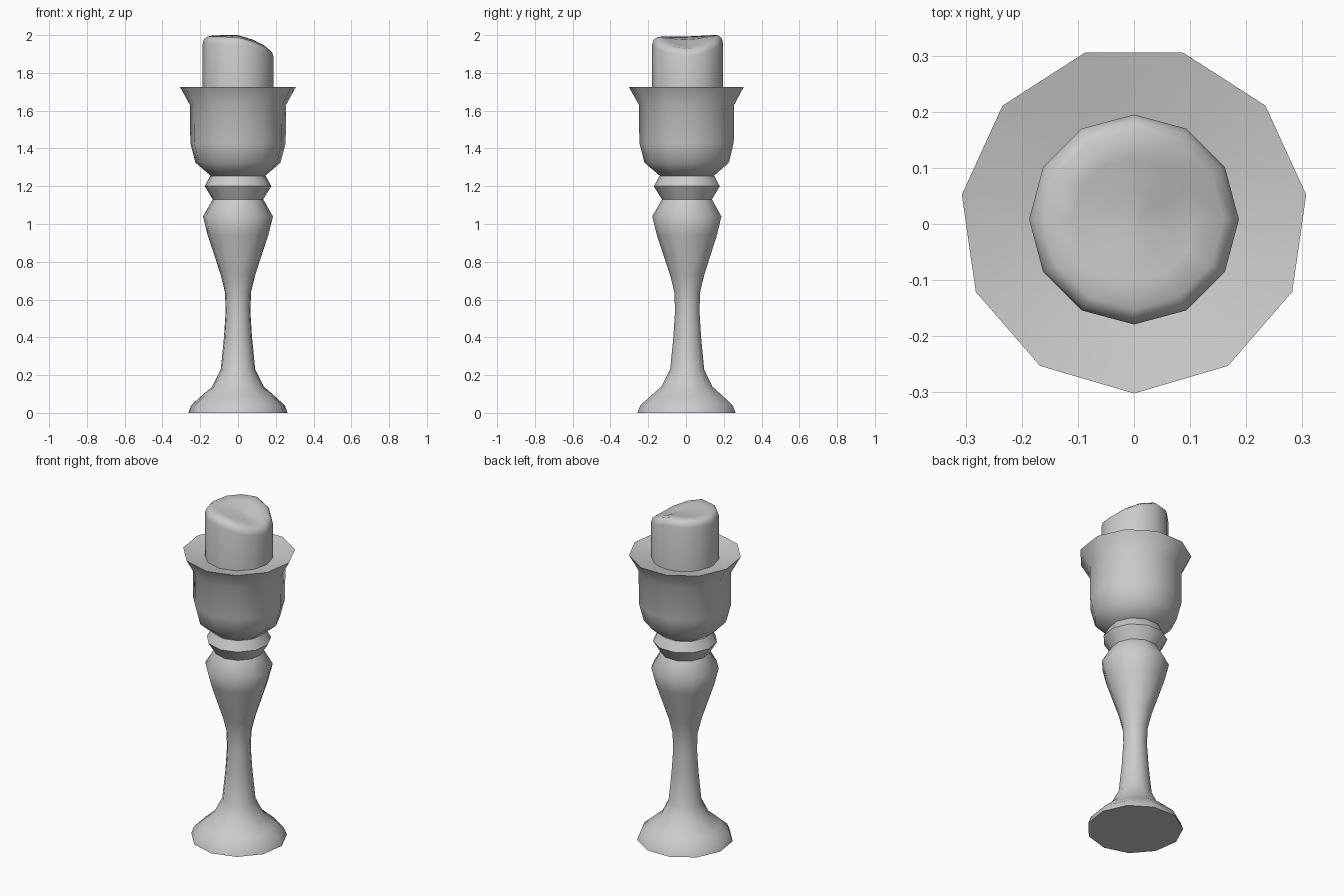
import bpy, bmesh, math

if "Cube" in bpy.data.objects:
    bpy.data.objects.remove(bpy.data.objects["Cube"])

CY = 0.008  # the 11-sided and 12-sided rings share this centre


def finish(name, bm, angle):
    bmesh.ops.recalc_face_normals(bm, faces=bm.faces)
    me = bpy.data.meshes.new(name)
    bm.to_mesh(me)
    bm.free()
    ob = bpy.data.objects.new(name, me)
    bpy.context.collection.objects.link(ob)
    bpy.ops.object.select_all(action='DESELECT')
    ob.select_set(True)
    bpy.context.view_layer.objects.active = ob
    bpy.ops.object.shade_smooth_by_angle(angle=math.radians(angle))
    return ob


def lathe(name, profile, sides, start, height=None, angle=50):
    """Turn (radius, z) pairs; height(x, y) can raise or lower upper rings."""
    bm = bmesh.new()
    rings = []
    for r, z in profile:
        ring = []
        for i in range(sides):
            a = start + 2 * math.pi * i / sides
            x, y = r * math.cos(a), r * math.sin(a)
            dz = height(x, y) if height and z > 1.8 else 0
            ring.append(bm.verts.new((x, y + CY, z + dz)))
        rings.append(ring)
    for lo, hi in zip(rings, rings[1:]):
        for i in range(sides):
            j = (i + 1) % sides
            bm.faces.new((lo[i], lo[j], hi[j], hi[i]))
    bm.faces.new(rings[0][::-1])
    bm.faces.new(rings[-1])
    return finish(name, bm, angle)


# Turned stem with foot and collar
lathe("stem", [(.265, 0), (.25, .04), (.2, .085), (.137, .14), (.092, .23),
               (.075, .4), (.066, .54), (.07, .64), (.092, .73), (.162, .94),
               (.187, 1.04), (.135, 1.13), (.178, 1.2), (.148, 1.255)],
      11, -math.pi / 2)

# Cup with flared rim and shallow dished top
lathe("cup", [(.14, 1.25), (.228, 1.325), (.255, 1.43), (.257, 1.63),
              (.31, 1.725), (.18, 1.695), (.03, 1.67)], 11, -math.pi / 2)


# Candle with melted top that slopes down towards +x
def melt(x, y):
    t = min(max((x + .02) / .19, 0), 1)
    t = t * t * (3 - 2 * t)
    side = 1 - .35 * min(abs(y) / .15, 1)
    return -.068 * t * side + .05 * y * (1 if y > 0 else .2)


lathe("candle", [(.187, 1.66), (.187, 1.955), (.18, 1.978), (.16, 1.993),
                 (.11, 1.987), (.05, 1.98), (.01, 1.978)],
      12, 0, melt, 50)
